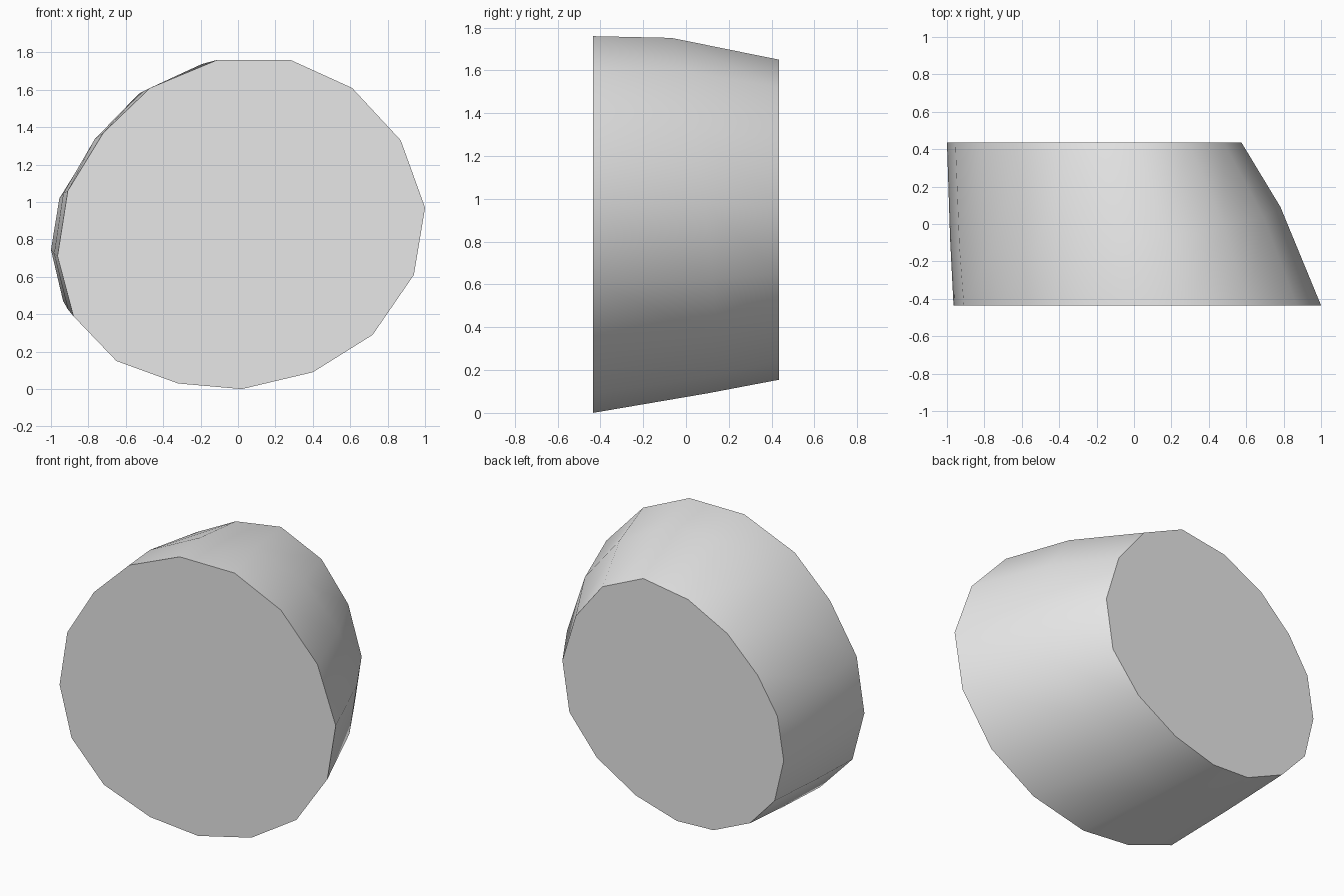
import bpy
import bmesh
import math

cube = bpy.data.objects.get("Cube")
if cube:
    bpy.data.objects.remove(cube, do_unlink=True)

HALF_DEPTH = 0.435

# Matching outlines (x, z), clockwise from the top
FRONT = [(0.28, 1.76), (0.61, 1.61), (0.87, 1.33), (1.0, 0.97),
         (0.94, 0.61), (0.72, 0.29), (0.40, 0.09), (0.02, 0.0),
         (-0.32, 0.03), (-0.65, 0.15), (-0.88, 0.39), (-0.965, 0.71),
         (-0.91, 1.06), (-0.72, 1.37), (-0.47, 1.61), (-0.11, 1.76)]
BACK = [(0.0, 1.65), (0.29, 1.52), (0.48, 1.28), (0.575, 0.97),
        (0.525, 0.65), (0.33, 0.41), (0.05, 0.24), (-0.24, 0.155),
        (-0.50, 0.165), (-0.76, 0.28), (-0.935, 0.47), (-1.0, 0.745),
        (-0.955, 1.02), (-0.815, 1.245), (-0.60, 1.455), (-0.32, 1.60)]


def middle_point(front, back):
    """Point on the slightly bulged, tilted ring between the outlines."""
    x, z = (front[0] + back[0]) / 2, (front[1] + back[1]) / 2
    angle = math.atan2(z - 0.89, x + 0.1)
    nx, nz = math.cos(angle), math.sin(angle)
    y = 0.1 * (nx - nz)
    t = (y + HALF_DEPTH) / (2 * HALF_DEPTH)
    bulge = 0.022 + 0.018 * max(-1, min(1, nx + nz))
    return (front[0] + (back[0] - front[0]) * t + nx * bulge, y,
            min(1.76, front[1] + (back[1] - front[1]) * t + nz * bulge))


# Loft the three rings and cap both ends
bm = bmesh.new()
rings = [
    [bm.verts.new((x, -HALF_DEPTH, z)) for x, z in FRONT],
    [bm.verts.new(middle_point(f, b)) for f, b in zip(FRONT, BACK)],
    [bm.verts.new((x, HALF_DEPTH, z)) for x, z in BACK],
]
count = len(FRONT)
for near, far in zip(rings, rings[1:]):
    for i in range(count):
        j = (i + 1) % count
        bm.faces.new((near[i], near[j], far[j], far[i]))
bm.faces.new(rings[0])
bm.faces.new(rings[-1])
bmesh.ops.recalc_face_normals(bm, faces=bm.faces)
mesh = bpy.data.meshes.new("slanted_drum")
bm.to_mesh(mesh)
bm.free()

# Plain grey material
grey = bpy.data.materials.new("light_grey")
grey.use_nodes = True
grey.diffuse_color = (0.8, 0.8, 0.8, 1)
grey.node_tree.nodes["Principled BSDF"].inputs["Base Color"].default_value = grey.diffuse_color
mesh.materials.append(grey)

drum = bpy.data.objects.new("slanted_drum", mesh)
bpy.context.collection.objects.link(drum)

# Smooth sides with sharp cap rims
bpy.ops.object.select_all(action="DESELECT")
drum.select_set(True)
bpy.context.view_layer.objects.active = drum
bpy.ops.object.shade_smooth_by_angle(angle=math.radians(40))
